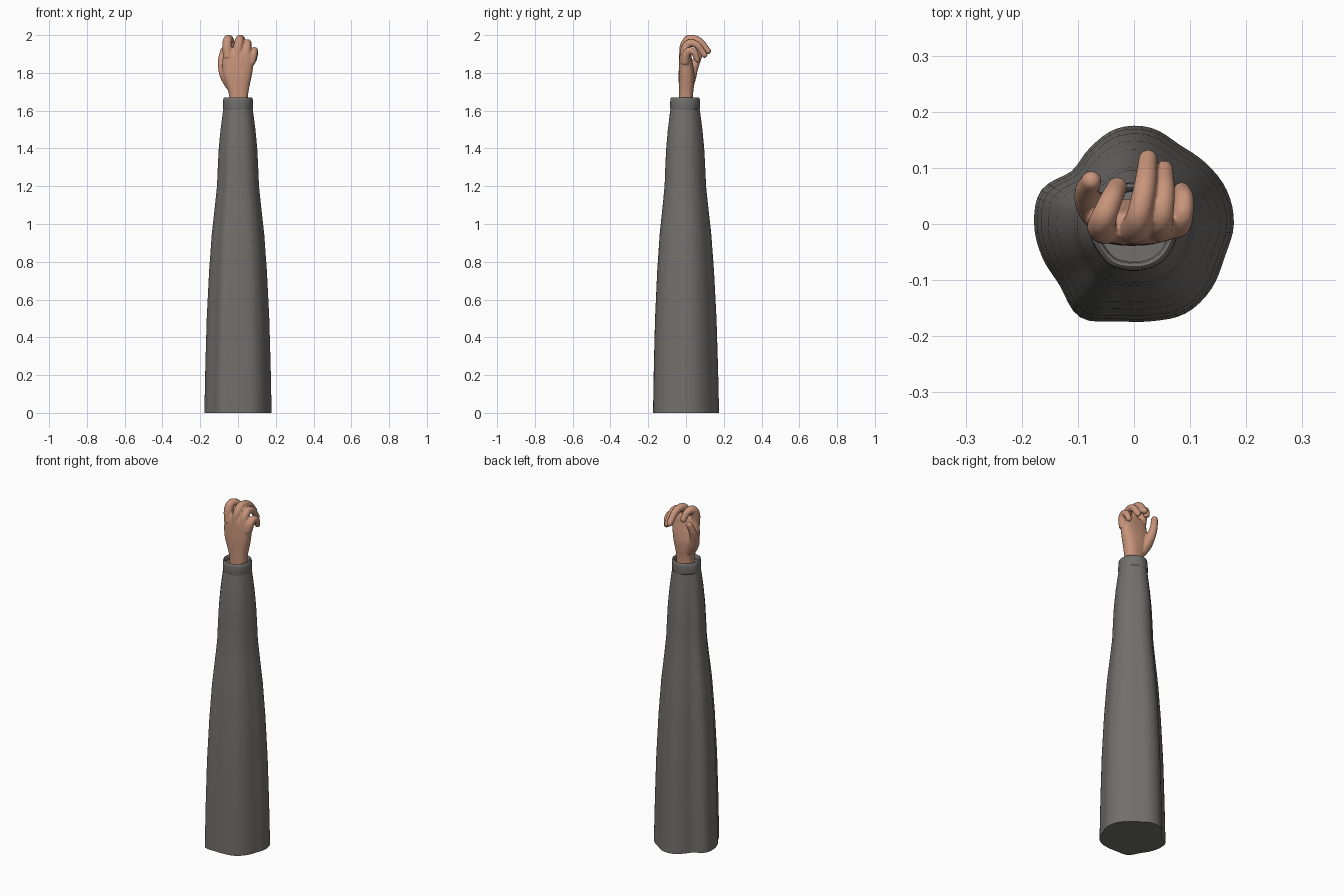
import bpy, bmesh, math
from mathutils import Vector

cube = bpy.data.objects.get("Cube")
if cube:
    bpy.data.objects.remove(cube)


def material(name, rgb):
    m = bpy.data.materials.new(name)
    m.use_nodes = True
    m.diffuse_color = (*rgb, 1)
    m.node_tree.nodes["Principled BSDF"].inputs["Base Color"].default_value = (*rgb, 1)
    return m


GREY = material("sleeve grey", (0.165, 0.16, 0.15))
SKIN = material("skin", (0.58, 0.30, 0.20))


def finish(name, bm, mat, angle=40):
    bmesh.ops.recalc_face_normals(bm, faces=bm.faces)
    me = bpy.data.meshes.new(name)
    bm.to_mesh(me)
    bm.free()
    me.materials.append(mat)
    ob = bpy.data.objects.new(name, me)
    bpy.context.collection.objects.link(ob)
    bpy.ops.object.select_all(action='DESELECT')
    ob.select_set(True)
    bpy.context.view_layer.objects.active = ob
    bpy.ops.object.shade_smooth_by_angle(angle=math.radians(angle))
    return ob


def loft(bm, rings):
    """Skin a list of closed point rings and cap both ends."""
    loops = [[bm.verts.new(p) for p in ring] for ring in rings]
    n = len(loops[0])
    for a, b in zip(loops, loops[1:]):
        for i in range(n):
            j = (i + 1) % n
            bm.faces.new((a[i], a[j], b[j], b[i]))
    bm.faces.new(loops[0][::-1])
    bm.faces.new(loops[-1])


def spline(p0, p1, p2, p3, t):
    return (p1 * 2 + (p2 - p0) * t + (p0 * 2 - p1 * 5 + p2 * 4 - p3) * t * t
            + (p1 * 3 - p0 - p2 * 3 + p3) * t ** 3) * 0.5


def smooth_path(pts, steps=6):
    ext = [pts[0] * 2 - pts[1]] + pts + [pts[-1] * 2 - pts[-2]]
    out = [spline(*ext[i:i + 4], s / steps) for i in range(len(pts) - 1) for s in range(steps)]
    return out + [pts[-1]]


# Sleeve: wavy outline that calms down towards the wrist
OUTLINE = [.178, .176, .168, .163, .174, .173, .157, .146, .176,
           .178, .174, .172, .192, .176, .176, .184, .180, .172]
MEAN = sum(OUTLINE) / len(OUTLINE)
SEG = 72


def wavy_ring(z, radius, wave, cy=0):
    ring = []
    n = len(OUTLINE)
    for i in range(SEG):
        u = i * n / SEG
        k = int(u)
        r = spline(*[OUTLINE[(k + d) % n] for d in (-1, 0, 1, 2)], u - k)
        r = radius * (1 + wave * (r / MEAN - 1))
        a = math.tau * i / SEG
        ring.append((r * math.cos(a), r * math.sin(a) + cy, z))
    return ring


profile = [(0, MEAN, 1), (.25, .168, 1), (.5, .161, 1), (.75, .149, .95), (.95, .135, .9),
           (1.1, .119, .8), (1.2, .109, .7), (1.3, .105, .65), (1.4, .1, .6),
           (1.5, .091, .5), (1.58, .081, .4), (1.615, .076, .3)]
bm = bmesh.new()
loft(bm, [wavy_ring(z, r, w, -.005 * z / 1.6) for z, r, w in profile])
finish("sleeve", bm, GREY)

# Cuff: rounded band with a recessed opening
cuff = [(1.605, .070), (1.607, .077), (1.615, .079), (1.655, .078), (1.667, .076),
        (1.671, .071), (1.668, .066), (1.655, .064), (1.645, .063)]
bm = bmesh.new()
loft(bm, [wavy_ring(z, r, .3, -.005) for z, r in cuff])
finish("cuff", bm, GREY, 60)


# Hand: palm, fingers and thumb merged into one skin
def finger(bm, joints):
    path = smooth_path([Vector(j) for j in joints])
    rings = []
    for i, p in enumerate(path):
        c, r = p.xyz, p.w
        d = (path[min(i + 1, len(path) - 1)].xyz - path[max(i - 1, 0)].xyz).normalized()
        side = d.cross(Vector((0.3, -1, 0.1)) if abs(d.y) < .7 else Vector((0, 0, 1)))
        side = Vector((1, 0, 0)) - d * d.x
        side.normalize()
        up = d.cross(side)
        rings.append([c + (side * math.cos(a) + up * math.sin(a)) * r
                      for a in (math.tau * k / 16 for k in range(16))])
    # Rounded tip
    for s in (.35, .65, .88, .98):
        k = math.sqrt(1 - s * s)
        rings.append([c + (q - c) * k + d * r * s for q in rings[len(path) - 1]])
    loft(bm, rings)


bm = bmesh.new()
# Palm stations: z, centre x, centre y, half width, half depth
palm = [(1.60, .003, .0, .047, .036), (1.68, .003, .0, .050, .037), (1.73, .0, .002, .061, .040),
        (1.78, -.003, .003, .075, .042), (1.83, -.002, .001, .082, .039),
        (1.88, .002, -.003, .083, .033), (1.91, .0, -.003, .078, .028), (1.93, -.005, -.002, .062, .020)]
rings = []
for p in smooth_path([Vector(s) for s in palm], 4):
    z, cx, cy, w, h = p
    ring = []
    for k in range(32):
        a = math.tau * k / 32
        c, s = math.cos(a), math.sin(a)
        ring.append((cx + w * math.copysign(abs(c) ** .8, c), cy + h * math.copysign(abs(s) ** .8, s), z))
    rings.append(ring)
loft(bm, rings)

# Joints: x, y, z, radius
fingers = [
    [(-.052, -.010, 1.88, .027), (-.058, -.004, 1.945, .026), (-.053, .014, 1.978, .023),
     (-.040, .045, 1.972, .020), (-.030, .066, 1.935, .018)],
    [(-.005, -.010, 1.88, .027), (.003, -.006, 1.945, .026), (.010, .020, 1.980, .022),
     (.020, .070, 1.968, .020), (.025, .116, 1.915, .017)],
    [(.040, -.010, 1.87, .025), (.046, -.004, 1.925, .024), (.050, .018, 1.957, .021),
     (.054, .060, 1.946, .019), (.054, .098, 1.895, .016)],
    [(.068, -.005, 1.85, .023), (.080, .000, 1.895, .022), (.087, .018, 1.918, .019),
     (.089, .045, 1.905, .018), (.085, .060, 1.870, .015)],
    [(-.035, .010, 1.73, .030), (-.062, .022, 1.785, .034), (-.080, .040, 1.83, .026),
     (-.084, .060, 1.875, .021), (-.076, .077, 1.918, .018)],
]
for joints in fingers:
    finger(bm, joints)

# Fingernails sit as thin domes on the index and thumb tips' outer sides
hand = finish("hand", bm, SKIN, 180)
remesh = hand.modifiers.new("merge", 'REMESH')
remesh.mode = 'VOXEL'
remesh.voxel_size = 0.004
remesh.use_smooth_shade = True
soften = hand.modifiers.new("soften", 'SMOOTH')
soften.factor = 0.5
soften.iterations = 5
